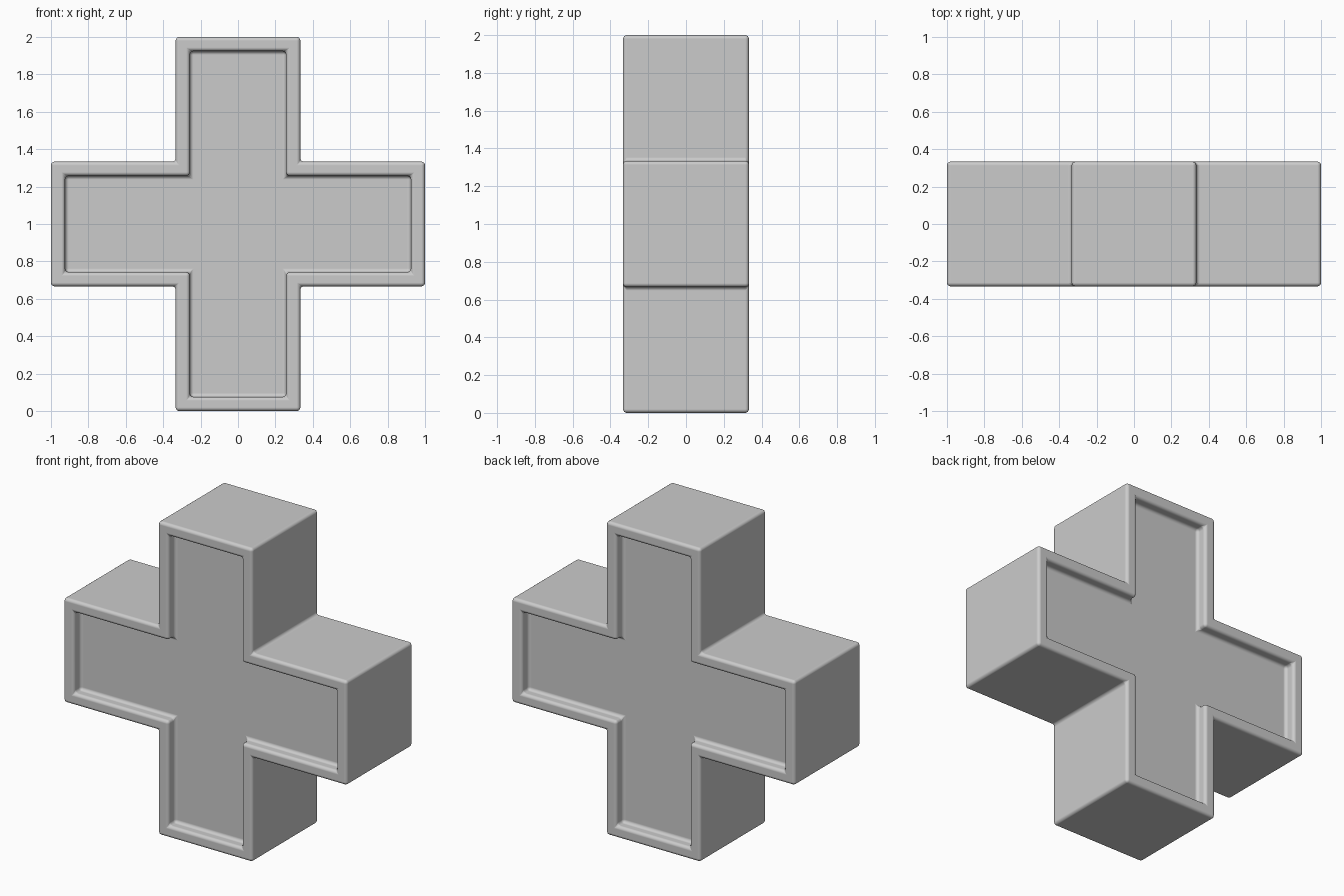
import bpy, bmesh

if "Cube" in bpy.data.objects:
    bpy.data.objects.remove(bpy.data.objects["Cube"])

A = 1 / 3        # arm half width and half thickness
RIM = 0.076      # rim width around the recess
DEPTH = 0.067    # recess depth


def outline(inset):
    a, r = A - inset, 1 - inset
    pts = []
    # one arm corner trio, turned four times around the centre
    for c, s in ((1, 0), (0, 1), (-1, 0), (0, -1)):
        for x, z in ((r, -a), (r, a), (a, a)):
            pts.append((c * x - s * z, s * x + c * z))
    return pts


bm = bmesh.new()

# Closed section: back floor, back rim, sides, front rim, front floor
loops = [(RIM, A - DEPTH), (RIM, A), (0, A), (0, -A), (RIM, -A), (RIM, DEPTH - A)]
rings = [[bm.verts.new((x, y, z + 1)) for x, z in outline(i)] for i, y in loops]
for p, q in zip(rings, rings[1:]):
    for k in range(12):
        n = (k + 1) % 12
        bm.faces.new((p[k], p[n], q[n], q[k]))

# Recess floors: a centre square plus four arm rectangles
for ring in (rings[0], rings[-1]):
    bm.faces.new([ring[k] for k in (2, 5, 8, 11)])
    for k in range(0, 12, 3):
        bm.faces.new((ring[k - 1], ring[k], ring[k + 1], ring[k + 2]))
bmesh.ops.recalc_face_normals(bm, faces=bm.faces)

mesh = bpy.data.meshes.new("cross_block")
bm.to_mesh(mesh)
bm.free()
cross = bpy.data.objects.new("cross_block", mesh)
bpy.context.collection.objects.link(cross)

# Softened edges with smooth shading
bev = cross.modifiers.new("soft_edges", 'BEVEL')
bev.width = 0.02
bev.segments = 4
bev.limit_method = 'ANGLE'
bev.harden_normals = True
bpy.context.view_layer.objects.active = cross
cross.select_set(True)
bpy.ops.object.shade_smooth_by_angle()
